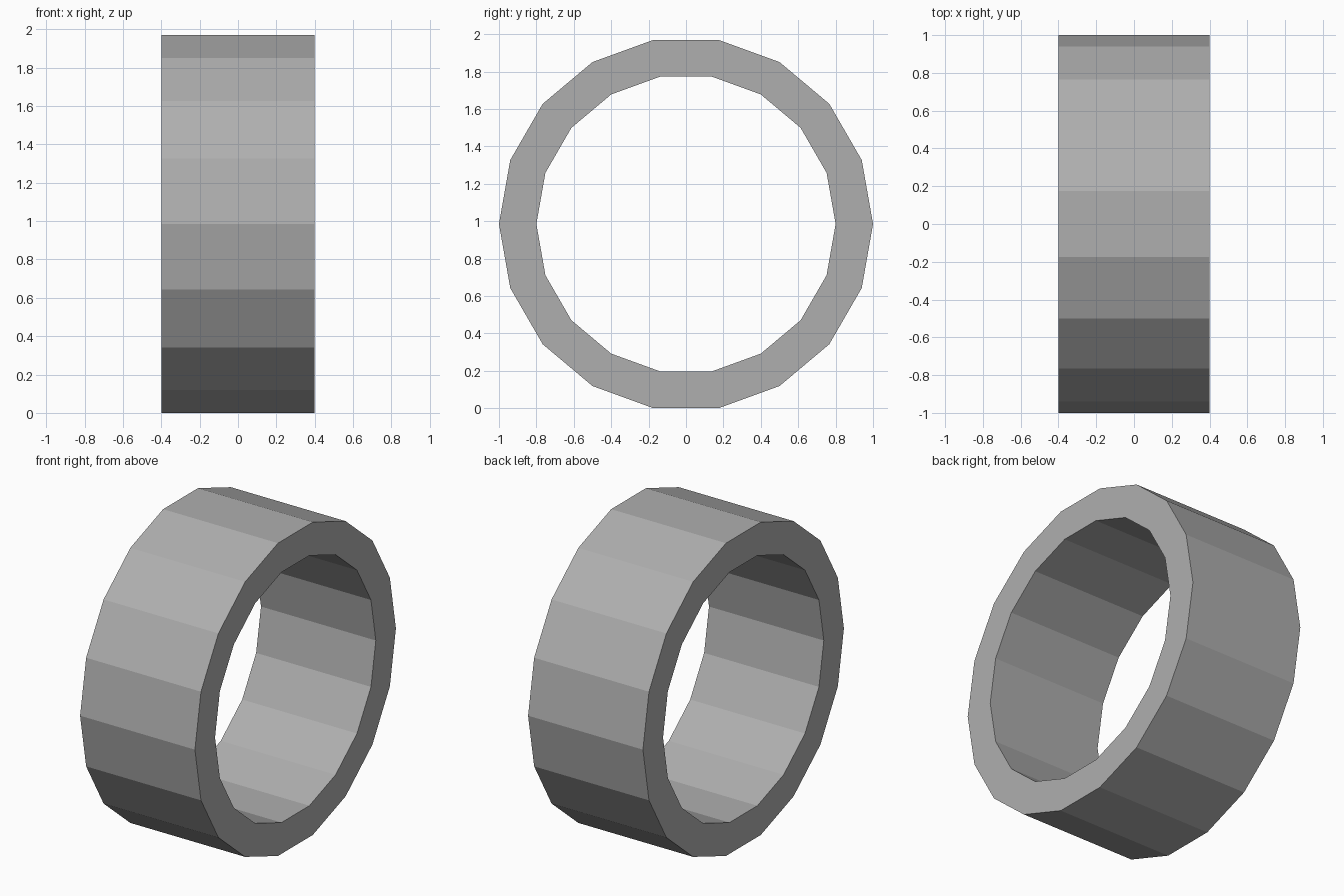
import bpy, bmesh
from math import cos, sin, pi

if "Cube" in bpy.data.objects:
    bpy.data.objects.remove(bpy.data.objects["Cube"])

SIDES, OUTER, INNER, HALF_WIDTH = 18, 1.0, 0.8, 0.4
CENTRE_Z = OUTER * cos(pi / SIDES)  # rests on a flat facet

bm = bmesh.new()

# Rectangular cross-section of the band: (x, radius)
section = [(-HALF_WIDTH, INNER), (HALF_WIDTH, INNER),
           (HALF_WIDTH, OUTER), (-HALF_WIDTH, OUTER)]

# Repeat the section around the x axis
rings = []
for i in range(SIDES):
    a = 2 * pi * i / SIDES
    rings.append([bm.verts.new((x, r * cos(a), CENTRE_Z + r * sin(a)))
                  for x, r in section])

# Join neighbouring sections with flat faces
for i in range(SIDES):
    p, q = rings[i], rings[(i + 1) % SIDES]
    for j in range(4):
        k = (j + 1) % 4
        bm.faces.new((p[j], p[k], q[k], q[j]))
bmesh.ops.recalc_face_normals(bm, faces=bm.faces)

mesh = bpy.data.meshes.new("ring_band")
bm.to_mesh(mesh)
bm.free()

# Darker grey finish
grey = bpy.data.materials.new("dark_grey")
grey.diffuse_color = (0.43, 0.43, 0.43, 1)
grey.use_nodes = True
grey.node_tree.nodes["Principled BSDF"].inputs["Base Color"].default_value = grey.diffuse_color
mesh.materials.append(grey)

bpy.context.collection.objects.link(bpy.data.objects.new("ring_band", mesh))
